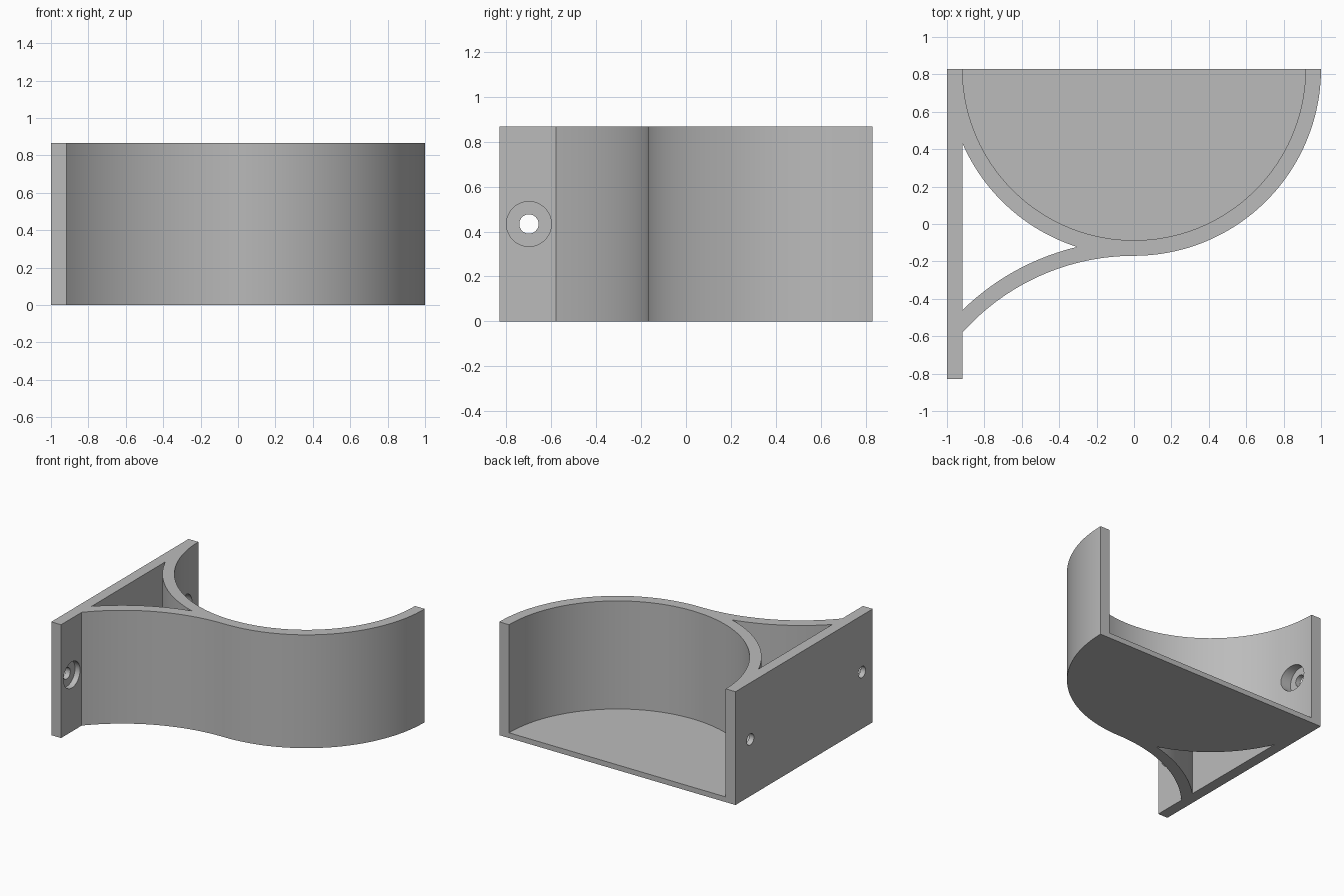
import bpy
import bmesh
from math import sin, cos, asin, acos, pi, sqrt
from mathutils import Matrix

HEIGHT, FLOOR, BACK = 0.867, 0.04, 0.83
R_OUT, R_IN = 1.0, 0.917           # cup radii
PLATE_IN = -0.917                  # inner face of the mounting plate
B_LOW, B_UP = 1.23, 1.313          # brace radii
B_CY = BACK - R_OUT - B_LOW        # brace arcs meet the cup tangentially

cube = bpy.data.objects.get("Cube")
if cube:
    bpy.data.objects.remove(cube, do_unlink=True)

grey = bpy.data.materials.new("mid grey")
grey.use_nodes = True
colour = (0.5, 0.5, 0.5, 1)
grey.diffuse_color = colour
grey.node_tree.nodes["Principled BSDF"].inputs["Base Color"].default_value = colour


def arc(cy, r, a0, a1, n):
    """Points on a circle centred on (0, cy)."""
    return [(r * cos(a0 + (a1 - a0) * i / n), cy + r * sin(a0 + (a1 - a0) * i / n))
            for i in range(n + 1)]


def add_object(name, bm):
    bmesh.ops.recalc_face_normals(bm, faces=bm.faces)
    mesh = bpy.data.meshes.new(name)
    bm.to_mesh(mesh)
    bm.free()
    mesh.materials.append(grey)
    obj = bpy.data.objects.new(name, mesh)
    bpy.context.collection.objects.link(obj)
    return obj


def prism(name, outline, z0, z1):
    bm = bmesh.new()
    face = bm.faces.new([bm.verts.new((x, y, z0)) for x, y in outline])
    top = bmesh.ops.extrude_face_region(bm, geom=[face])["geom"]
    bmesh.ops.translate(bm, vec=(0, 0, z1 - z0),
                        verts=[v for v in top if isinstance(v, bmesh.types.BMVert)])
    return add_object(name, bm)


def bore(name, y, x0, x1, r):
    bm = bmesh.new()
    place = Matrix.Translation(((x0 + x1) / 2, y, HEIGHT / 2)) @ Matrix.Rotation(pi / 2, 4, "Y")
    bmesh.ops.create_cone(bm, cap_ends=True, segments=48, radius1=r, radius2=r,
                          depth=x1 - x0, matrix=place)
    return add_object(name, bm)


# Solid outline: plate, lower brace curve, round cup
outline = [(-1, BACK), (-1, -BACK), (PLATE_IN, -BACK)]
outline += arc(B_CY, B_LOW, acos(PLATE_IN / B_LOW), pi / 2, 32)
outline += arc(BACK, R_OUT, -pi / 2, 0, 48)[1:]
holder = prism("wall_holder", outline, 0, HEIGHT)

# Half-round pocket, open at the back, leaving a thin floor
pocket = arc(BACK, R_IN, -pi, 0, 96) + [(R_IN, BACK + 0.2), (-R_IN, BACK + 0.2)]
cutters = [prism("pocket_cutter", pocket, FLOOR, HEIGHT + 0.2)]

# Three-sided opening between plate, cup and brace
d = BACK - B_CY
drop = (d * d + R_OUT ** 2 - B_UP ** 2) / (2 * d)
tip_x = -sqrt(R_OUT ** 2 - drop ** 2)
gap = arc(BACK, R_OUT, -acos(PLATE_IN / R_OUT), -acos(tip_x / R_OUT), 32)
gap += arc(B_CY, B_UP, acos(tip_x / B_UP), acos(PLATE_IN / B_UP), 32)[1:]
cutters.append(prism("gap_cutter", gap, -0.2, HEIGHT + 0.2))

# Counterbored screw holes
for side, y in (("front", -0.70), ("back", 0.65)):
    cutters.append(bore(side + "_screw_cutter", y, -1.1, -0.8, 0.043))
    cutters.append(bore(side + "_head_cutter", y, -0.96, -0.8, 0.1))

bpy.ops.object.select_all(action="DESELECT")
bpy.context.view_layer.objects.active = holder
holder.select_set(True)
for cutter in cutters:
    cutter.hide_render = True
    mod = holder.modifiers.new(cutter.name, "BOOLEAN")
    mod.operation = "DIFFERENCE"
    mod.solver = "EXACT"
    mod.object = cutter
    bpy.ops.object.modifier_apply(modifier=mod.name)
for cutter in cutters:
    bpy.data.objects.remove(cutter, do_unlink=True)

bpy.ops.object.shade_smooth_by_angle(angle=pi / 9)
